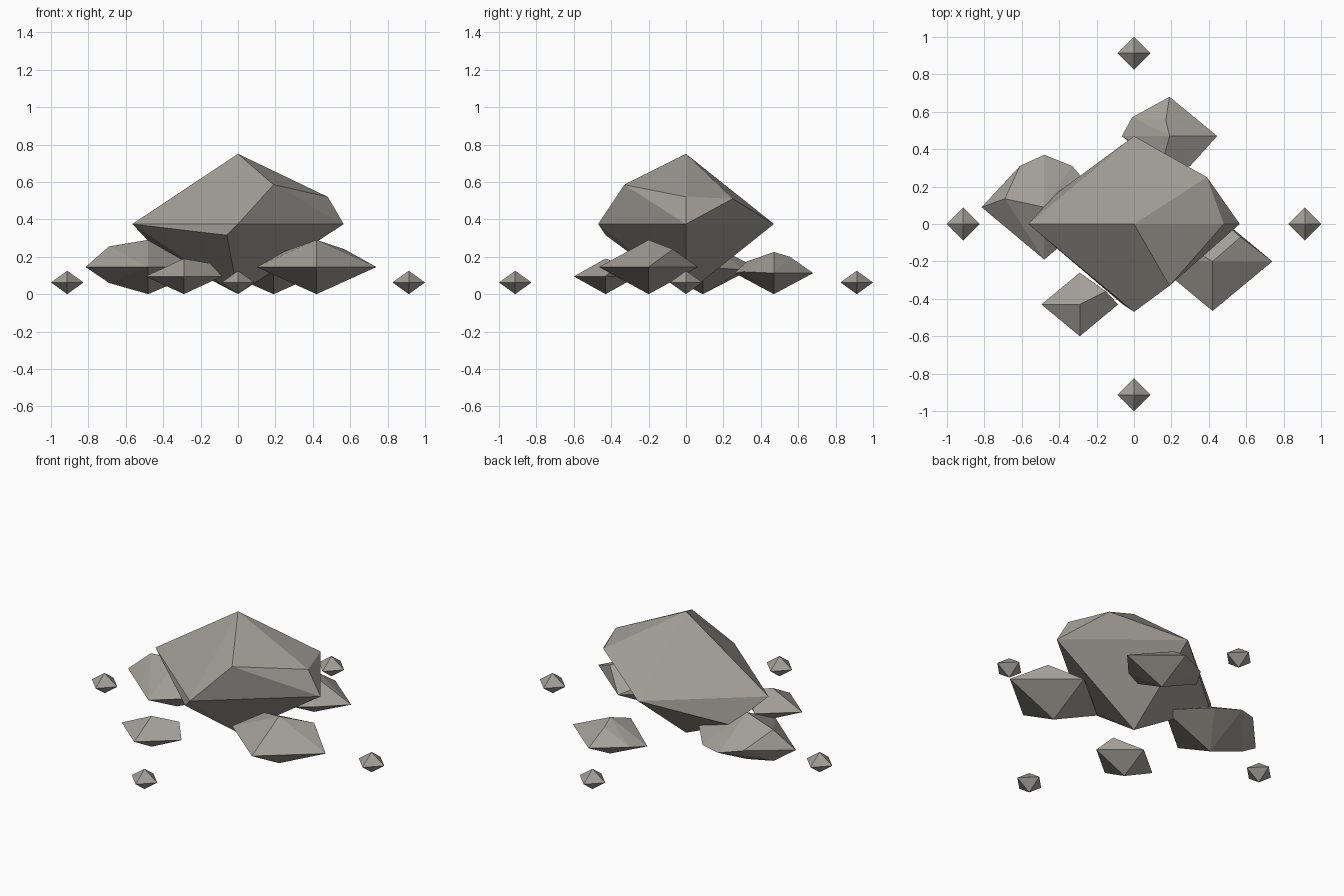
import bpy
import bmesh
from mathutils import Vector

default_cube = bpy.data.objects.get("Cube")
if default_cube:
    bpy.data.objects.remove(default_cube, do_unlink=True)

# One warm grey stone colour
stone = bpy.data.materials.new("warm_grey_stone")
stone.use_nodes = True
colour = (0.36, 0.345, 0.31, 1)
stone.diffuse_color = colour
stone.node_tree.nodes["Principled BSDF"].inputs["Base Color"].default_value = colour


def rock(name, x, y, width, depth, height, corners=()):
    """Eight-sided stone standing on the ground, made irregular by extra corners."""
    centre = Vector((x, y, height / 2))
    half_size = (width / 2, depth / 2, height / 2)
    bm = bmesh.new()
    for axis, reach in enumerate(half_size):
        for side in (-reach, reach):
            tip = centre.copy()
            tip[axis] += side
            bm.verts.new(tip)
    for corner in corners:
        bm.verts.new(corner)

    # Wrap the corners in flat facets and drop anything left inside
    hull = bmesh.ops.convex_hull(bm, input=list(bm.verts))
    unused = {g for g in hull["geom_interior"] + hull["geom_unused"]
              if isinstance(g, bmesh.types.BMVert)}
    bmesh.ops.delete(bm, geom=list(unused), context="VERTS")
    bmesh.ops.recalc_face_normals(bm, faces=list(bm.faces))

    mesh = bpy.data.meshes.new(name)
    bm.to_mesh(mesh)
    bm.free()
    mesh.materials.append(stone)
    obj = bpy.data.objects.new(name, mesh)
    bpy.context.scene.collection.objects.link(obj)
    return obj


# Large central boulder
rock("main_boulder", 0, 0, 1.13, 0.94, 0.75, [
    (0.19, -0.33, 0.585),
    (0.48, 0, 0.52),
    (0.39, 0.25, 0.51),
    (-0.06, -0.43, 0.315),
    (-0.42, 0.16, 0.22),
])

# Medium stones leaning around it
rock("left_stone", 0.42, -0.2, 0.64, 0.53, 0.29, [
    (0.57, -0.07, 0.24),
    (0.25, -0.1, 0.23),
])
rock("right_stone", -0.48, 0.09, 0.67, 0.56, 0.29, [
    (-0.69, 0.135, 0.255),
    (-0.69, 0.13, 0.06),
    (-0.61, 0.31, 0.17),
    (-0.33, 0.31, 0.13),
])
rock("front_stone", -0.29, -0.43, 0.41, 0.34, 0.19, [
    (-0.15, -0.36, 0.165),
])
rock("back_stone", 0.19, 0.47, 0.51, 0.42, 0.225, [
    (0.17, 0.555, 0.2),
    (-0.01, 0.57, 0.13),
    (0.15, 0.325, 0.175),
    (0.3, 0.31, 0.12),
])

# Four small pebbles at the compass points
ring = 0.913
for side, px, py in (("left", ring, 0), ("right", -ring, 0),
                     ("back", 0, ring), ("front", 0, -ring)):
    rock(side + "_pebble", px, py, 0.174, 0.174, 0.125)
